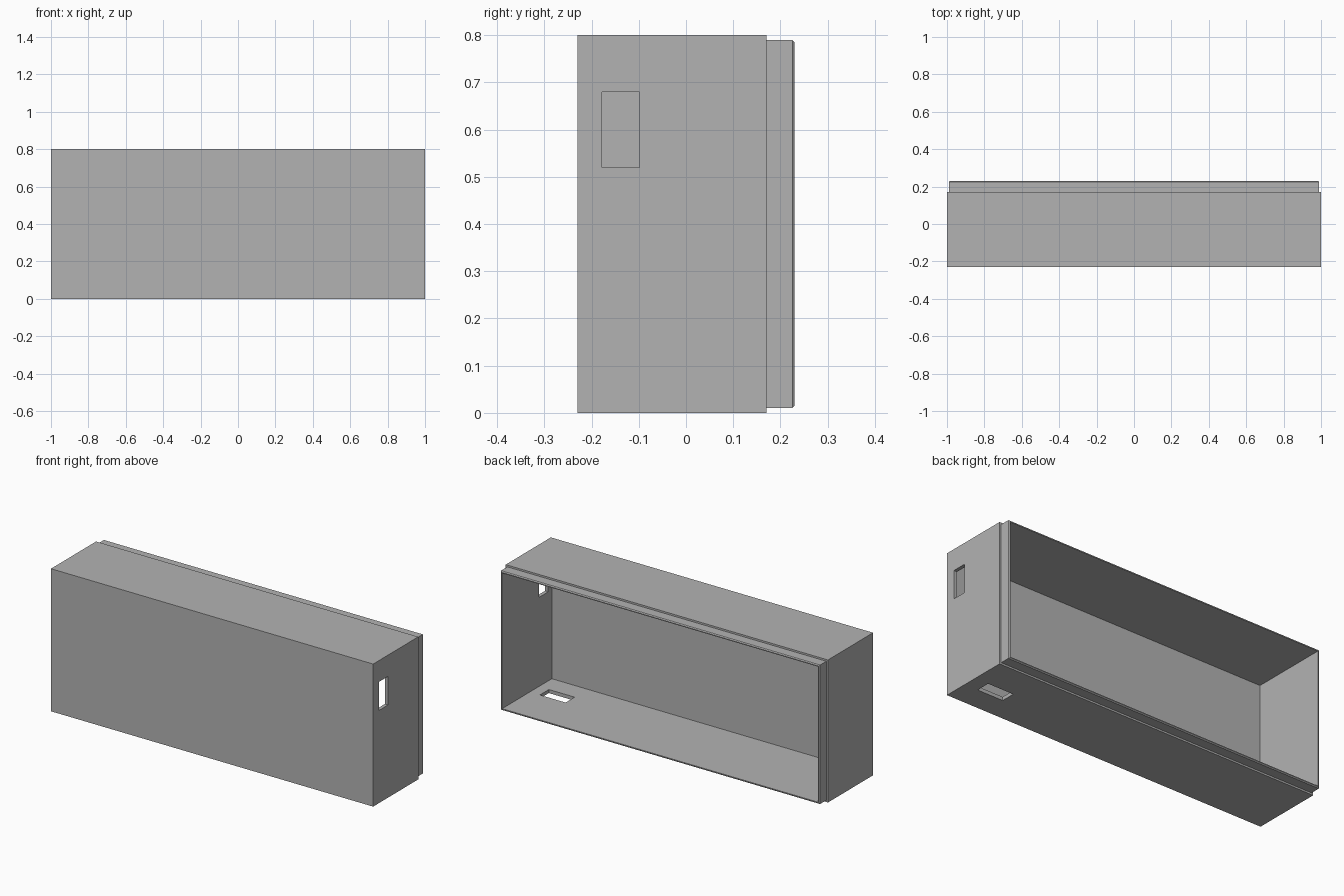
import bpy, bmesh

default = bpy.data.objects.get("Cube")
if default:
    bpy.data.objects.remove(default, do_unlink=True)

WIDTH, HEIGHT = 2.0, 0.8
WALL = 0.02

grey = bpy.data.materials.new("plain grey")
grey.use_nodes = True
colour = (0.45, 0.45, 0.45, 1)
grey.diffuse_color = colour
grey.node_tree.nodes["Principled BSDF"].inputs["Base Color"].default_value = colour


def make_object(name, bm):
    bmesh.ops.recalc_face_normals(bm, faces=bm.faces)
    mesh = bpy.data.meshes.new(name)
    bm.to_mesh(mesh)
    bm.free()
    mesh.materials.append(grey)
    obj = bpy.data.objects.new(name, mesh)
    bpy.context.scene.collection.objects.link(obj)
    return obj


# Wall section as (inset, y): outer shell, stepped lip, chamfered rim, inner cavity
section = [(0, -0.23), (0, 0.17), (0.01, 0.17), (0.01, 0.225),
           (0.015, 0.23), (WALL, 0.23), (WALL, -0.23 + WALL)]
bm = bmesh.new()
rings = []
for inset, y in section:
    x, low, high = WIDTH / 2 - inset, inset, HEIGHT - inset
    rings.append([bm.verts.new(p) for p in
                  ((-x, y, low), (x, y, low), (x, y, high), (-x, y, high))])
for a, b in zip(rings, rings[1:]):
    for i in range(4):
        j = (i + 1) % 4
        bm.faces.new((a[i], a[j], b[j], b[i]))
bm.faces.new(rings[0])
bm.faces.new(rings[-1])
case = make_object("open_back_case", bm)


# Rectangular cable openings through one wall each
def cut_opening(name, centre, size):
    bm = bmesh.new()
    bmesh.ops.create_cube(bm, size=1)
    bmesh.ops.scale(bm, vec=size, verts=bm.verts)
    bmesh.ops.translate(bm, vec=centre, verts=bm.verts)
    cutter = make_object(name, bm)
    cutter.hide_render = True
    cutter.hide_viewport = True
    cutter.display_type = 'WIRE'
    cut = case.modifiers.new(name, 'BOOLEAN')
    cut.operation = 'DIFFERENCE'
    cut.solver = 'EXACT'
    cut.object = cutter
    return cutter


cutters = [
    cut_opening("side_opening_cutter", (1, -0.138, 0.6), (0.1, 0.08, 0.16)),
    cut_opening("bottom_opening_cutter", (0.838, -0.055, 0), (0.16, 0.08, 0.1)),
]

# Bake the openings and drop the helpers
bpy.context.view_layer.update()
graph = bpy.context.evaluated_depsgraph_get()
baked = bpy.data.meshes.new_from_object(case.evaluated_get(graph))
case.modifiers.clear()
case.data = baked
for cutter in cutters:
    bpy.data.objects.remove(cutter, do_unlink=True)
